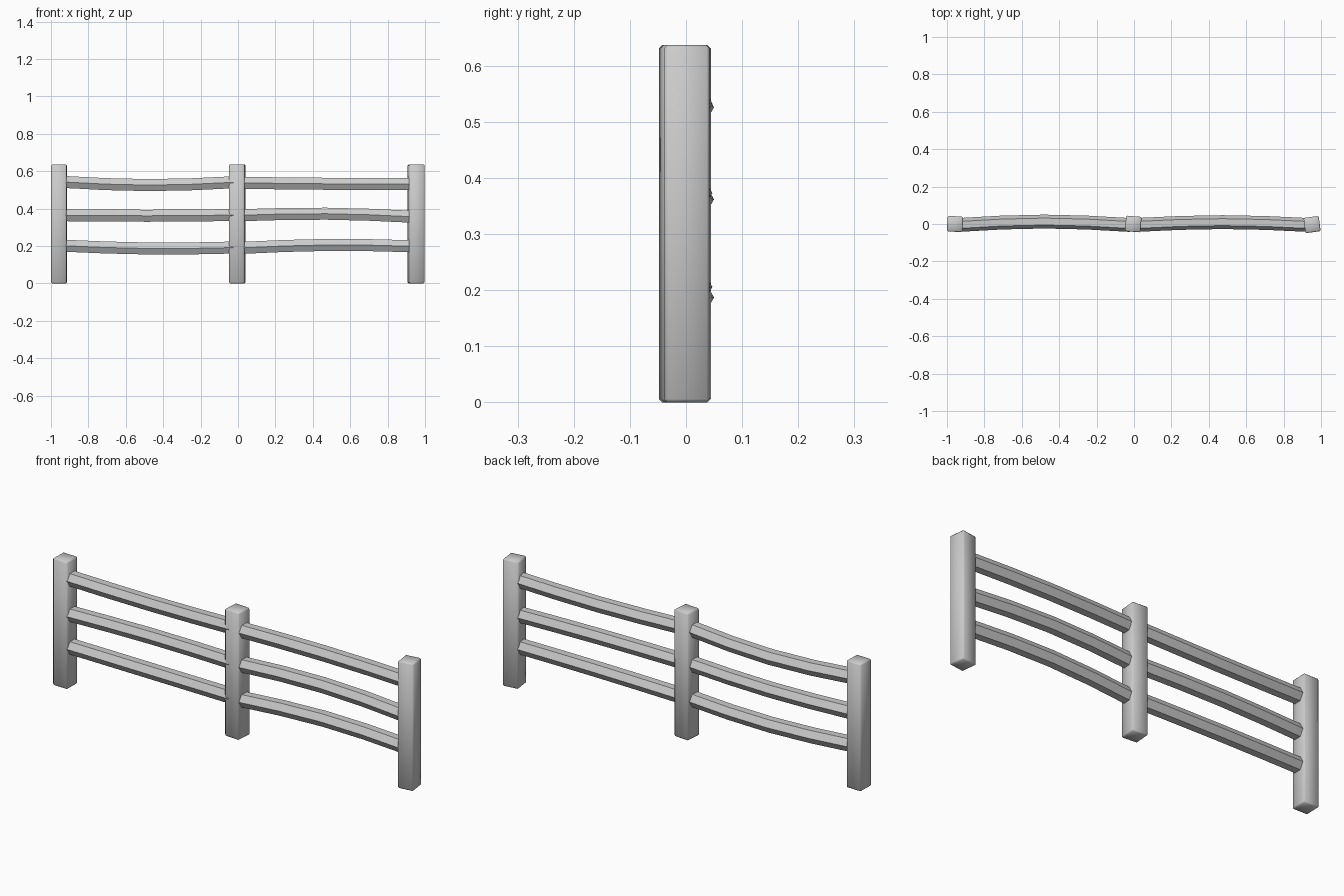
import bpy, bmesh, math
from mathutils import Vector

if "Cube" in bpy.data.objects:
    bpy.data.objects.remove(bpy.data.objects["Cube"])

grey = bpy.data.materials.new("weathered_grey")
grey.diffuse_color = (0.6, 0.6, 0.6, 1)
grey.use_nodes = True
grey.node_tree.nodes["Principled BSDF"].inputs["Base Color"].default_value = grey.diffuse_color


def finish(name, bm):
    bmesh.ops.recalc_face_normals(bm, faces=bm.faces)
    me = bpy.data.meshes.new(name)
    bm.to_mesh(me)
    bm.free()
    me.materials.append(grey)
    ob = bpy.data.objects.new(name, me)
    bpy.context.collection.objects.link(ob)
    bpy.context.view_layer.objects.active = ob
    ob.select_set(True)
    bpy.ops.object.shade_smooth_by_angle(angle=math.radians(50))
    ob.select_set(False)
    return ob


def post(name, x, y, turn, size=0.083, height=0.637):
    bm = bmesh.new()
    bmesh.ops.create_cube(bm, size=1)
    bmesh.ops.scale(bm, vec=(size, size, height), verts=bm.verts)
    bmesh.ops.bevel(bm, geom=bm.edges[:], offset=0.006, segments=1, affect='EDGES')
    ob = finish(name, bm)
    ob.location = (x, y, height / 2)
    ob.rotation_euler.z = math.radians(turn)


def rail(name, x0, x1, z0, zm, z1, bow, radius=0.037, steps=4):
    """Hexagonal pole bent through a middle point, flat sides up and down."""
    bm = bmesh.new()
    rings = []
    for i in range(steps + 1):
        t = i / steps
        bend = math.sin(math.pi * t)
        x = x0 + (x1 - x0) * t
        y = -0.005 + bow * bend
        z = z0 + (z1 - z0) * t + (zm - (z0 + z1) / 2) * bend
        rings.append([bm.verts.new(Vector((x, y + radius * math.cos(a), z + radius * math.sin(a))))
                      for a in (k * math.pi / 3 for k in range(6))])
    for a, b in zip(rings, rings[1:]):
        for k in range(6):
            n = (k + 1) % 6
            bm.faces.new((a[k], a[n], b[n], b[k]))
    bm.faces.new(rings[0])
    bm.faces.new(rings[-1])
    finish(name, bm)


# Posts, each slightly twisted
post("left_post", -0.957, 0.0, -1.5)
post("middle_post", -0.004, 0.0, -4.5)
post("right_post", 0.952, -0.003, 7.5, size=0.082)

# Rails: heights at left end, middle and right end
left = {"top": (0.543, 0.526, 0.541), "middle": (0.365, 0.362, 0.366), "bottom": (0.202, 0.187, 0.192)}
right = {"top": (0.538, 0.533, 0.531), "middle": (0.365, 0.373, 0.357), "bottom": (0.190, 0.206, 0.199)}
for level, heights in left.items():
    rail(f"left_{level}_rail", -0.935, -0.025, *heights, bow=0.018)
for level, heights in right.items():
    rail(f"right_{level}_rail", 0.015, 0.93, *heights, bow=0.015)
